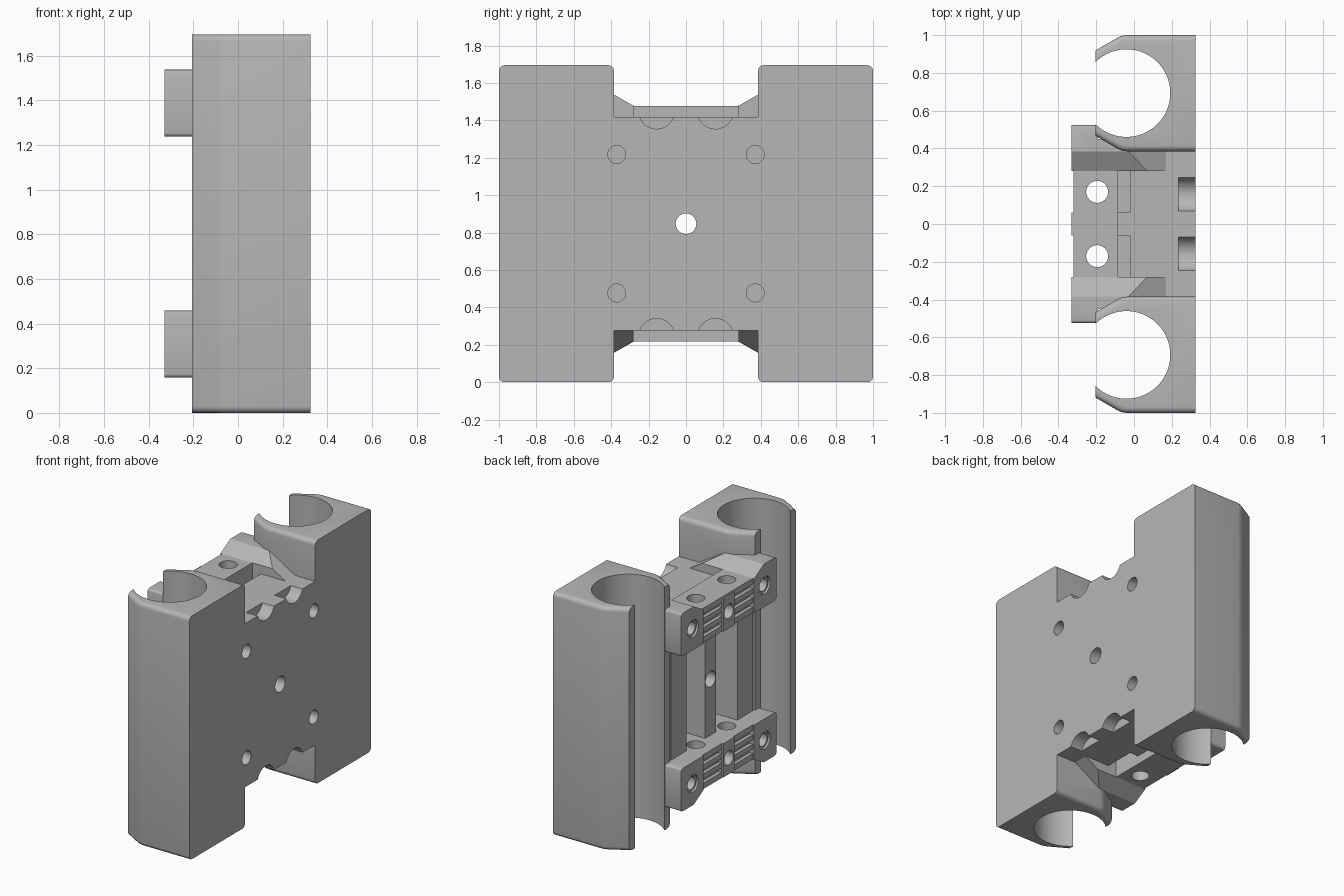
import bpy, bmesh, math
from mathutils import Vector, Matrix

cube = bpy.data.objects.get("Cube")
if cube:
    bpy.data.objects.remove(cube, do_unlink=True)

HALF = 0.8475          # half height; one quarter is built around the centre, then mirrored
BORE = (-0.04, 0.693)  # bearing axis in x, y

grey = bpy.data.materials.new("light_grey_plastic")
grey.use_nodes = True
colour = (0.47, 0.47, 0.47, 1)
grey.diffuse_color = colour
grey.node_tree.nodes["Principled BSDF"].inputs["Base Color"].default_value = colour


def to_object(name, bm):
    bmesh.ops.recalc_face_normals(bm, faces=bm.faces)
    mesh = bpy.data.meshes.new(name)
    bm.to_mesh(mesh)
    bm.free()
    obj = bpy.data.objects.new(name, mesh)
    bpy.context.collection.objects.link(obj)
    mesh.materials.append(grey)
    return obj


def prism(points, axis, low, high):
    """Extrude a 2D outline along x (outline is y, z) or z (outline is x, y)."""
    bm = bmesh.new()
    place = (lambda a, b: (low, a, b)) if axis == "x" else (lambda a, b: (a, b, low))
    face = bm.faces.new([bm.verts.new(place(a, b)) for a, b in points])
    moved = bmesh.ops.extrude_face_region(bm, geom=[face])["geom"]
    step = Vector((high - low, 0, 0)) if axis == "x" else Vector((0, 0, high - low))
    bmesh.ops.translate(bm, vec=step, verts=[v for v in moved if isinstance(v, bmesh.types.BMVert)])
    bmesh.ops.recalc_face_normals(bm, faces=bm.faces)
    return bm


def box(name, x, y, z):
    outline = [(x[0], y[0]), (x[1], y[0]), (x[1], y[1]), (x[0], y[1])]
    return to_object(name, prism(outline, "z", *z))


def rod(name, axis, centre, radius, low, high, sides=40):
    ring = [2 * math.pi * (i + 0.5) / sides for i in range(sides)]
    outline = [(centre[0] + radius * math.cos(a), centre[1] + radius * math.sin(a)) for a in ring]
    return to_object(name, prism(outline, axis, low, high))


def combine(target, other, operation):
    mod = target.modifiers.new(operation, "BOOLEAN")
    mod.operation, mod.object, mod.solver = operation, other, "EXACT"
    bpy.context.view_layer.objects.active = target
    bpy.ops.object.modifier_apply(modifier=mod.name)
    bpy.data.objects.remove(other, do_unlink=True)


# Bearing holder, with rounded ends on its outer and inner sides
outline = [(0.325, 0.385), (0.325, 1.0), (-0.04, 1.0), (-0.066, 0.996), (-0.09, 0.985),
           (-0.205, 0.918), (-0.205, 0.468), (-0.09, 0.4), (-0.066, 0.389), (-0.04, 0.385)]
bm = prism(outline, "z", -HALF, HALF)
rims = [e for e in bm.edges
        if abs(e.verts[0].co.z - e.verts[1].co.z) < 0.001
        and abs(e.verts[0].co.x - e.verts[1].co.x) > 0.001]
bmesh.ops.bevel(bm, geom=rims, offset=0.03, offset_type="OFFSET", segments=4,
                profile=0.5, affect="EDGES")
body = to_object("bearing_carriage", bm)

# Plate, centre column, side wall and upper bridge
parts = [
    box("plate", (-0.02, 0.325), (-0.1, 0.43), (-0.57, 0.57)),
    box("side_wall", (-0.2, 0.1), (0.28, 0.45), (-0.57, 0.57)),
    box("centre_column", (-0.19, 0.1), (-0.06, 0.06), (-0.5, 0.5)),
    box("bridge", (-0.32, -0.085), (-0.1, 0.35), (0.39, 0.63)),
    box("bridge_root", (-0.2, 0.1), (-0.1, 0.35), (0.39, 0.57)),
    box("centre_boss", (-0.33, -0.25), (-0.06, 0.06), (0.39, 0.625)),
]

# Ramped shoulder next to the holder, sloping down towards the plate
bm = prism([(0.28, 0.39), (0.45, 0.39), (0.45, 0.69), (0.385, 0.69), (0.28, 0.63)], "x", -0.25, 0.2)
cut = bmesh.ops.bisect_plane(bm, geom=bm.verts[:] + bm.edges[:] + bm.faces[:],
                             plane_co=(0.17, 0, 0.57), plane_no=(0.6, 0, 1), clear_outer=True)
bmesh.ops.holes_fill(bm, edges=bm.edges[:], sides=0)
parts.append(to_object("shoulder", bm))

# Screw tab with softened edges
bm = prism([(0.28, 0.39), (0.525, 0.39), (0.525, 0.69), (0.385, 0.69), (0.28, 0.63)], "x", -0.33, -0.19)
corners = [e for e in bm.edges if all(v.co.y > 0.5 for v in e.verts)
           and abs(e.verts[0].co.x - e.verts[1].co.x) > 0.1]
bmesh.ops.bevel(bm, geom=corners, offset=0.02, segments=3, profile=0.5, affect="EDGES")
parts.append(to_object("screw_tab", bm))

for part in parts:
    combine(body, part, "UNION")

# Bores, screw holes, belt grooves and clearance pockets
cutters = [
    rod("bearing_bore", "z", BORE, 0.232, -1, 1, 72),
    rod("centre_hole", "x", (0, 0), 0.055, -0.5, 0.5),
    rod("plate_hole", "x", (0.37, 0.37), 0.048, -0.05, 0.5),
    rod("tab_hole", "x", (0.395, 0.54), 0.045, -0.5, -0.1),
    rod("tab_recess", "x", (0.395, 0.54), 0.06, -0.5, -0.315),
    rod("boss_hole", "x", (0, 0.51), 0.05, -0.5, -0.15),
    rod("bridge_hole", "z", (-0.195, 0.17), 0.058, 0.2, 0.8),
    rod("plate_scallop", "x", (0.157, 0.602), 0.095, 0.235, 0.5),
    box("belt_slot", (-0.085, -0.02), (0.062, 0.28), (0.5, 0.8)),
]
for i in range(3):
    z = 0.43 + 0.065 * i
    cutters.append(box("belt_groove", (-0.4, -0.295), (0.065, 0.28), (z, z + 0.03)))
for cutter in cutters:
    combine(body, cutter, "DIFFERENCE")

# Keep one quarter and mirror it side to side and top to bottom
bm = bmesh.new()
bm.from_mesh(body.data)
for normal in ((0, 1, 0), (0, 0, 1)):
    bmesh.ops.bisect_plane(bm, geom=bm.verts[:] + bm.edges[:] + bm.faces[:],
                           plane_co=(0, 0, 0), plane_no=normal, clear_inner=True)
bm.to_mesh(body.data)
bm.free()
body.location.z = HALF
mirror = body.modifiers.new("mirror", "MIRROR")
mirror.use_axis = (False, True, True)
mirror.merge_threshold = 0.0005
bpy.context.view_layer.objects.active = body
bpy.ops.object.modifier_apply(modifier=mirror.name)

bpy.ops.object.select_all(action="DESELECT")
body.select_set(True)
bpy.ops.object.shade_smooth_by_angle(angle=math.radians(25))
